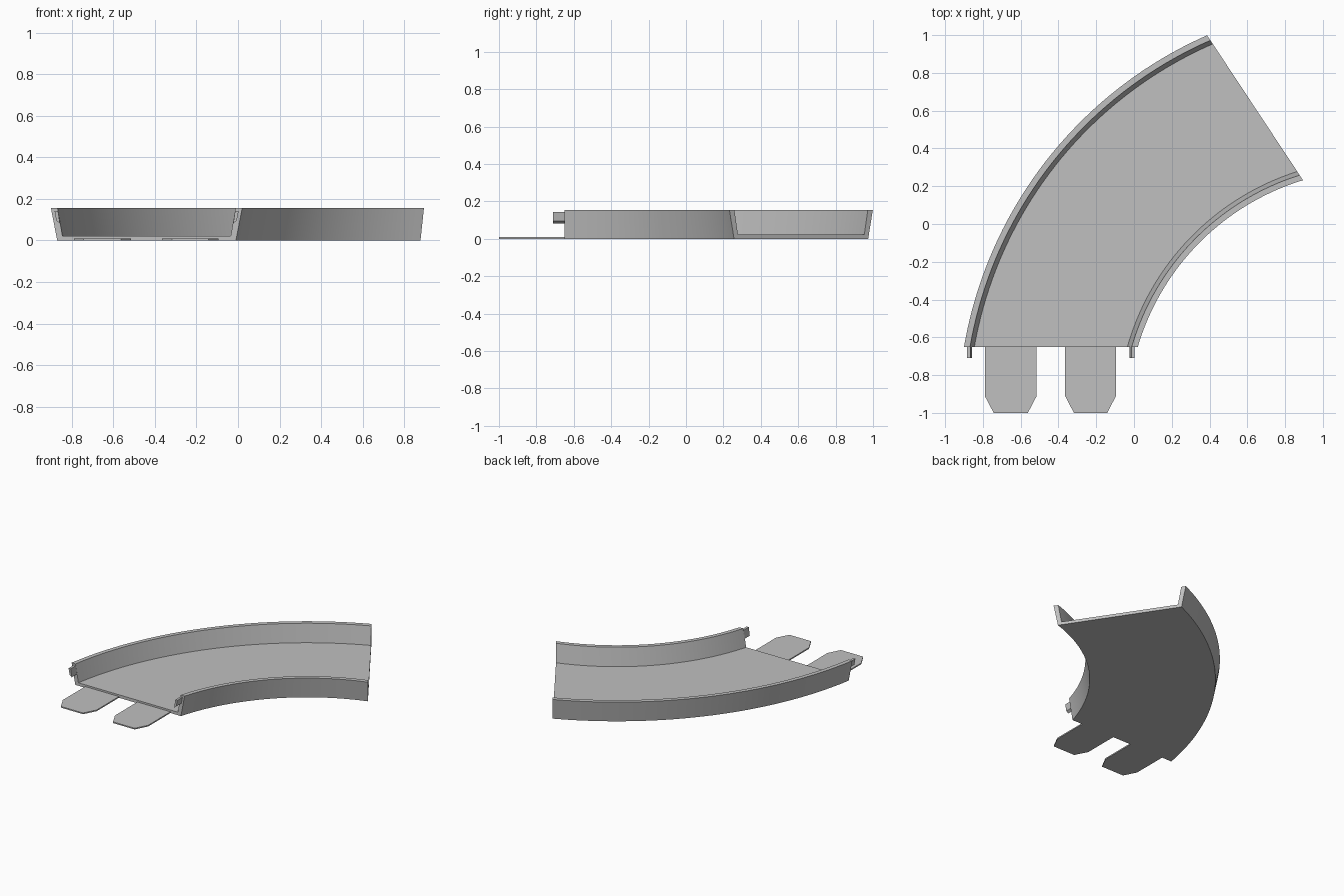
import bpy
import bmesh
import math
from mathutils import Vector

if "Cube" in bpy.data.objects:
    bpy.data.objects.remove(bpy.data.objects["Cube"], do_unlink=True)

GREY = (0.53, 0.53, 0.53, 1.0)
CENTRE = Vector((1.278, -1.023, 0))   # centre of the bend
SWEEP = math.radians(56.5)
STEPS = 40
Y0 = -0.65                            # plane of the front end
HEIGHT = 0.155

mat = bpy.data.materials.new("plain grey")
mat.use_nodes = True
mat.diffuse_color = GREY
mat.node_tree.nodes["Principled BSDF"].inputs["Base Color"].default_value = GREY


def finish(bm, name):
    bmesh.ops.recalc_face_normals(bm, faces=bm.faces)
    mesh = bpy.data.meshes.new(name)
    bm.to_mesh(mesh)
    bm.free()
    mesh.materials.append(mat)
    obj = bpy.data.objects.new(name, mesh)
    bpy.context.collection.objects.link(obj)
    return obj


def prism(name, points, offset):
    """Closed solid from a flat outline pushed along an offset."""
    bm = bmesh.new()
    face = bm.faces.new([bm.verts.new(p) for p in points])
    ext = bmesh.ops.extrude_face_region(bm, geom=[face], use_keep_orig=True)
    moved = [g for g in ext["geom"] if isinstance(g, bmesh.types.BMVert)]
    bmesh.ops.translate(bm, verts=moved, vec=offset)
    return finish(bm, name)


# Curved channel: flared U section swept round the bend
section = [(-0.87, 0), (-0.90, HEIGHT), (-0.868, HEIGHT), (-0.845, 0.022),
           (-0.035, 0.022), (-0.012, HEIGHT), (0.02, HEIGHT), (-0.01, 0)]
bm = bmesh.new()
rings = []
for i in range(STEPS + 1):
    a = -SWEEP * i / STEPS
    ca, sa = math.cos(a), math.sin(a)
    ring = []
    for x, z in section:
        dx, dy = x - CENTRE.x, Y0 - CENTRE.y
        ring.append(bm.verts.new((CENTRE.x + dx * ca - dy * sa,
                                  CENTRE.y + dx * sa + dy * ca, z)))
    rings.append(ring)
n = len(section)
for r, s in zip(rings, rings[1:]):
    for k in range(n):
        m = (k + 1) % n
        bm.faces.new((r[k], r[m], s[m], s[k]))
# End caps as floor and two wall pieces
for ring in (rings[0], rings[-1]):
    for ids in ((0, 1, 2, 3), (0, 3, 4, 7), (4, 5, 6, 7)):
        bm.faces.new([ring[k] for k in ids])
channel = finish(bm, "curved_channel")
bpy.ops.object.select_all(action="DESELECT")
bpy.context.view_layer.objects.active = channel
channel.select_set(True)
bpy.ops.object.shade_smooth_by_angle(angle=math.radians(25))

# Flat joining tabs with clipped corners
for name, x0, x1 in (("right_tab", -0.79, -0.515), ("left_tab", -0.365, -0.095)):
    c = 0.047
    outline = [(x0, Y0, 0), (x0, -0.91, 0), (x0 + c, -1, 0),
               (x1 - c, -1, 0), (x1, -0.91, 0), (x1, Y0, 0)]
    prism(name, outline, (0, 0, 0.009))

# Small pins leaning with the walls, chamfered underneath
mid = -0.44
for name, side in (("right_pin", -1), ("left_pin", 1)):
    outline = [(mid + side * d, Y0 + 0.004, z) for d, z in
               ((0.417, 0.082), (0.434, 0.095), (0.443, 0.142), (0.426, 0.142))]
    prism(name, outline, (0, -0.064, 0))
